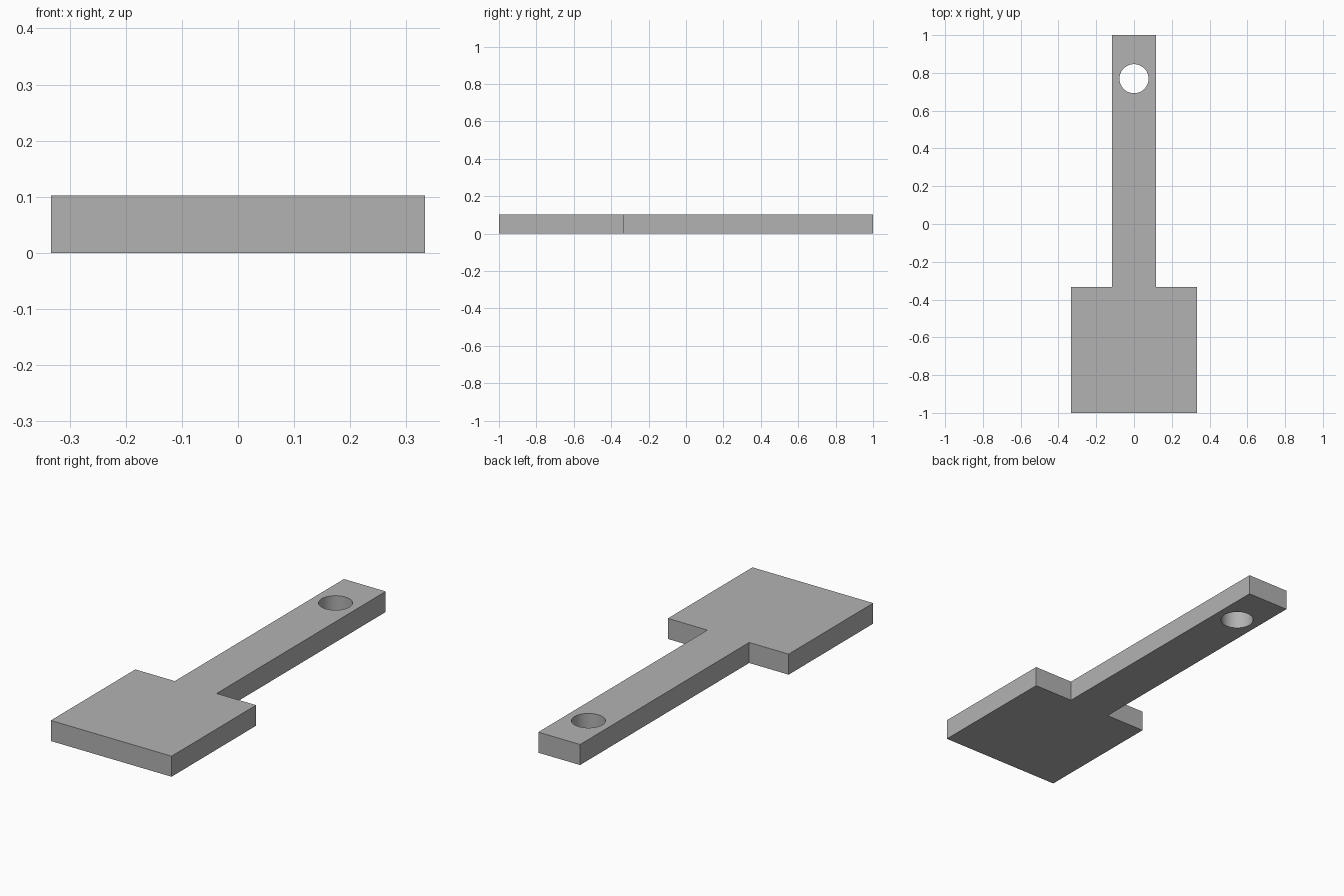
import bpy
import bmesh
import math

cube = bpy.data.objects.get("Cube")
if cube:
    bpy.data.objects.remove(cube, do_unlink=True)

UNIT = 2 / 78            # drawing unit to model unit
THICKNESS = 4 * UNIT
HEAD_HALF = 13 * UNIT
HANDLE_HALF = 4.5 * UNIT
SHOULDER_Y = -1 + 26 * UNIT
HOLE_RADIUS = 3 * UNIT
HOLE_Y = 1 - 9 * UNIT

grey = bpy.data.materials.new("plain grey")
grey.use_nodes = True
colour = (0.448, 0.448, 0.448, 1)
grey.diffuse_color = colour
grey.node_tree.nodes["Principled BSDF"].inputs["Base Color"].default_value = colour

# Paddle: square head and straight handle, one extruded outline
half = [(HEAD_HALF, -1), (HEAD_HALF, SHOULDER_Y),
        (HANDLE_HALF, SHOULDER_Y), (HANDLE_HALF, 1)]
outline = half + [(-x, y) for x, y in reversed(half)]

bm = bmesh.new()
base = bm.faces.new([bm.verts.new((x, y, 0)) for x, y in outline])
top = bmesh.ops.extrude_face_region(bm, geom=[base])["geom"]
bmesh.ops.translate(bm, vec=(0, 0, THICKNESS),
                    verts=[v for v in top if isinstance(v, bmesh.types.BMVert)])
bmesh.ops.recalc_face_normals(bm, faces=bm.faces)
mesh = bpy.data.meshes.new("paddle")
bm.to_mesh(mesh)
bm.free()
mesh.materials.append(grey)
paddle = bpy.data.objects.new("paddle", mesh)
bpy.context.collection.objects.link(paddle)

# Hanging hole through the end of the handle
bpy.ops.mesh.primitive_cylinder_add(vertices=64, radius=HOLE_RADIUS, depth=4 * THICKNESS,
                                    location=(0, HOLE_Y, THICKNESS / 2))
cutter = bpy.context.object
cutter.name = "hole_cutter"
cutter.hide_render = True
cutter.data.materials.append(grey)

cut = paddle.modifiers.new("hanging_hole", "BOOLEAN")
cut.operation = "DIFFERENCE"
cut.solver = "EXACT"
cut.object = cutter

bpy.ops.object.select_all(action="DESELECT")
paddle.select_set(True)
bpy.context.view_layer.objects.active = paddle
bpy.ops.object.modifier_apply(modifier=cut.name)
bpy.data.objects.remove(cutter, do_unlink=True)
bpy.ops.object.shade_smooth_by_angle(angle=math.radians(30))
